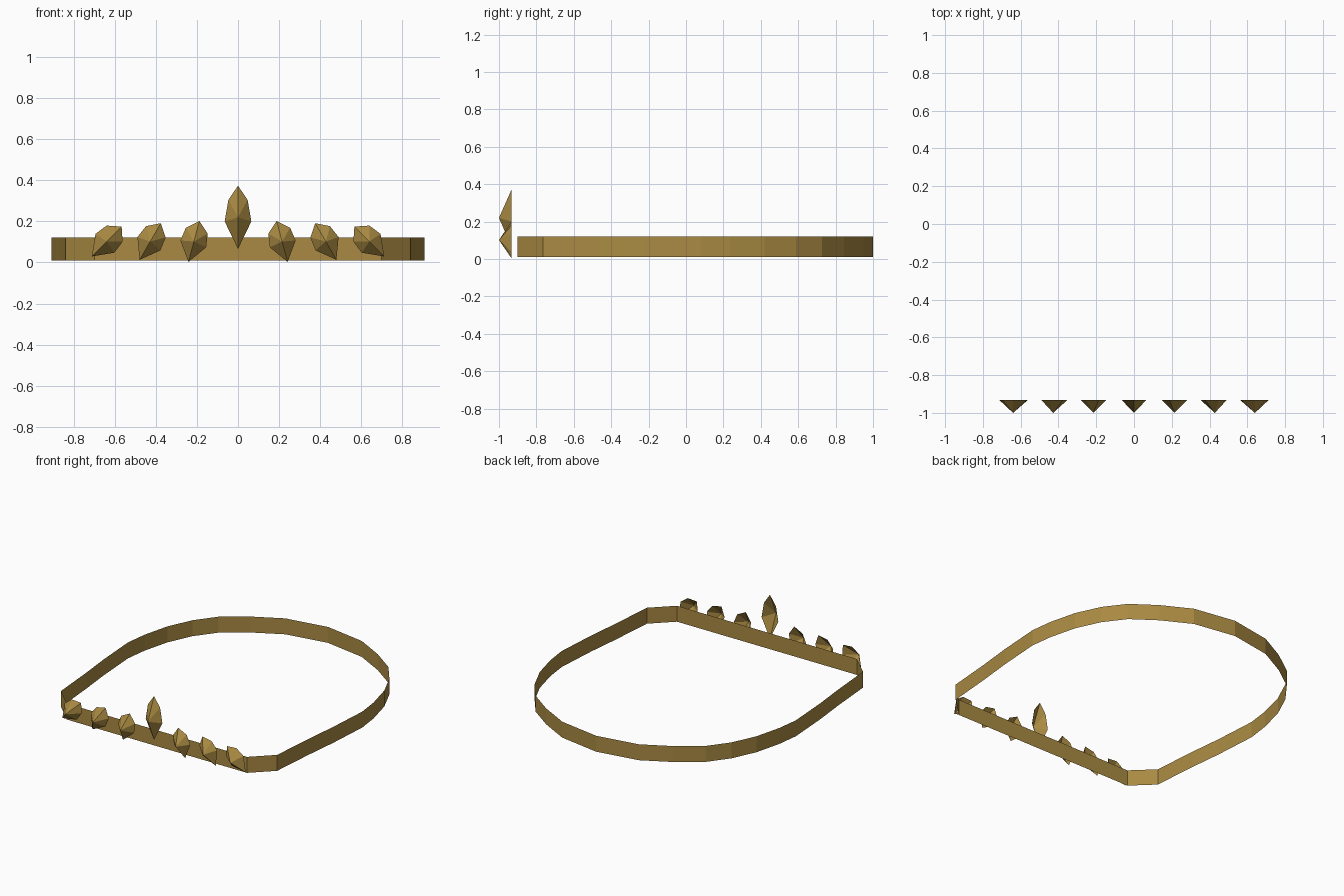
import bpy
import math

cube = bpy.data.objects.get("Cube")
if cube:
    bpy.data.objects.remove(cube, do_unlink=True)

brass = bpy.data.materials.new("brass")
brass.use_nodes = True
COLOUR = (0.40, 0.255, 0.055, 1)
brass.diffuse_color = COLOUR
brass.node_tree.nodes["Principled BSDF"].inputs["Base Color"].default_value = COLOUR


def make_object(name, verts, faces):
    mesh = bpy.data.meshes.new(name)
    mesh.from_pydata(verts, [], faces)
    mesh.materials.append(brass)
    obj = bpy.data.objects.new(name, mesh)
    bpy.context.collection.objects.link(obj)
    return obj


# Thin headband: half outline from front corner to back, mirrored across x
half = [(0.70, -0.90), (0.84, -0.765), (0.865, -0.455), (0.89, -0.22),
        (0.91, 0.08), (0.89, 0.235), (0.843, 0.42), (0.765, 0.588),
        (0.66, 0.727), (0.495, 0.845), (0.297, 0.95)]
outline = half + [(0, 1.0)] + [(-x, y) for x, y in reversed(half)]
n = len(outline)
band_verts = [(x, y, z) for z in (0.01, 0.122) for x, y in outline]
band_faces = [(i, (i + 1) % n, (i + 1) % n + n, i + n) for i in range(n)]
make_object("headband", band_verts, band_faces)


# Faceted, open-backed gem with a pointed front
def gem(name, x, z, tilt, height, waist, shoulder):
    rim = [(0, -height), (waist[0], waist[1]), (shoulder[0], shoulder[1]),
           (0, height), (-shoulder[0], shoulder[1]), (-waist[0], waist[1])]
    verts = [(u, 0, v) for u, v in rim] + [(0, -0.068, 0)]
    faces = [(i, (i + 1) % 6, 6) for i in range(6)]
    obj = make_object(name, verts, faces)
    obj.location = (x, -0.932, z)
    obj.rotation_euler = (0, math.radians(tilt), 0)


gem("centre_gem", 0, 0.22, 0, 0.154, (0.065, -0.02), (0.047, 0.085))
for side, sign in (("left", 1), ("right", -1)):
    for i, x in enumerate((0.215, 0.428, 0.64), 1):
        gem(f"{side}_gem_{i}", sign * x, 0.102, -sign * 15 * i, 0.103,
            (0.065, -0.012), (0.055, 0.055))
